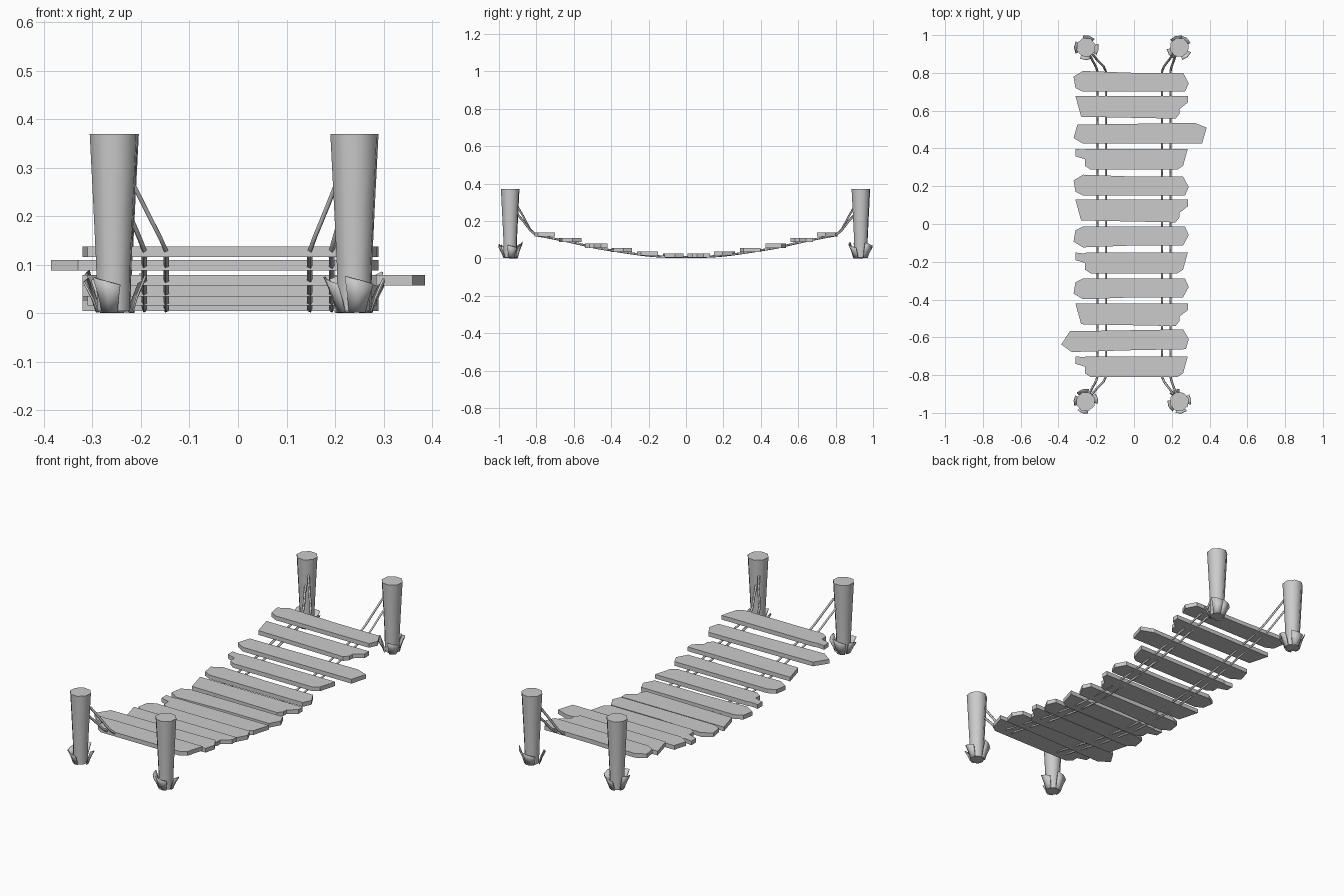
import bpy, bmesh, math, random
from mathutils import Vector

random.seed(4)
cube = bpy.data.objects.get("Cube")
if cube:
    bpy.data.objects.remove(cube)

grey = bpy.data.materials.new("weathered grey")
grey.use_nodes = True
grey.diffuse_color = (0.6, 0.6, 0.6, 1)
grey.node_tree.nodes["Principled BSDF"].inputs["Base Color"].default_value = (0.6, 0.6, 0.6, 1)


def add(name, bm, smooth=None):
    bmesh.ops.recalc_face_normals(bm, faces=bm.faces)
    me = bpy.data.meshes.new(name)
    bm.to_mesh(me)
    bm.free()
    me.materials.append(grey)
    ob = bpy.data.objects.new(name, me)
    bpy.context.collection.objects.link(ob)
    if smooth:
        bpy.ops.object.select_all(action='DESELECT')
        ob.select_set(True)
        bpy.context.view_layer.objects.active = ob
        bpy.ops.object.shade_smooth_by_angle(angle=math.radians(smooth))
    return ob


# Plank outlines around their own centre line
POINTED = [(-.27, .055), (-.32, .025), (-.31, -.035), (-.27, -.055),
           (.27, -.055), (.29, -.01), (.26, .045), (0, .045)]
NOTCHED = [(-.31, .06), (.285, .06), (.285, .025), (.24, -.01),
           (.24, -.035), (.22, -.06), (-.28, -.05)]
CHIPPED = [(-.31, .055), (-.27, .05), (-.25, .055), (.285, .055), (.26, -.035),
           (.23, -.055), (-.23, -.055), (-.26, -.035), (-.26, 0), (-.31, .015)]
LONG_LEFT = [(-.3, .045), (.32, .055), (.385, .03), (.36, -.055),
             (-.27, -.055), (-.32, -.025)]
LONG_RIGHT = [(-.34, .05), (.26, .06), (.29, .01), (.275, -.045),
              (0, -.05), (-.33, -.06), (-.385, -.02)]
FLIPPED = [(x, -y) for x, y in reversed(POINTED)]

ROW = [POINTED, NOTCHED, LONG_LEFT, CHIPPED, POINTED, NOTCHED,
       FLIPPED, CHIPPED, FLIPPED, NOTCHED, LONG_RIGHT, CHIPPED]
THICK = 0.022
STEP = 0.1373
HEIGHTS = [.005, .016, .035, .057, .088, .116]   # undersides, middle to end

planks = []
for i, outline in enumerate(ROW):
    y = (5.5 - i) * STEP
    z = HEIGHTS[int(abs(5.5 - i))]
    planks.append((y, z))
    bm = bmesh.new()
    face = bm.faces.new([bm.verts.new((px, y + py, z)) for px, py in outline])
    ext = bmesh.ops.extrude_face_region(bm, geom=[face])
    top = [g for g in ext["geom"] if isinstance(g, bmesh.types.BMVert)]
    bmesh.ops.translate(bm, verts=top, vec=(0, 0, THICK))
    add(f"plank_{i + 1}", bm)


# Tapered eight-sided posts
def post(name, x, y, turn):
    bm = bmesh.new()
    rings = []
    for r, z in [(.036, .005), (.038, .1), (.044, .22), (.052, .37)]:
        rings.append([bm.verts.new((x + r * math.cos(turn + k * math.tau / 8),
                                    y + r * math.sin(turn + k * math.tau / 8), z))
                      for k in range(8)])
    for a, b in zip(rings, rings[1:]):
        for k in range(8):
            bm.faces.new((a[k], a[(k + 1) % 8], b[(k + 1) % 8], b[k]))
    bm.faces.new(rings[0])
    bm.faces.new(rings[-1])
    add(name, bm, 50)


# Thin bark flaps flaring out from the foot of a post
def flaps(name, x, y, angles):
    bm = bmesh.new()
    for deg in angles:
        width = random.uniform(.42, .55)
        height = random.uniform(.06, .08)
        grid = []
        for r, t in [(.037, 0), (.047, .45), (.064, 1)]:
            row = []
            for s in (-1, 0, 1):
                a = math.radians(deg) + s * width
                row.append(bm.verts.new((x + r * math.cos(a), y + r * math.sin(a),
                                         .002 + t * height * (1 - .12 * s))))
            grid.append(row)
        for a, b in zip(grid, grid[1:]):
            for k in range(2):
                bm.faces.new((a[k], a[k + 1], b[k + 1], b[k]))
    ob = add(name, bm, 50)
    mod = ob.modifiers.new("thickness", 'SOLIDIFY')
    mod.thickness = .004


POSTS = [("front_right", -.256, -.94, (175, 255, 15, 105)),
         ("front_left", .24, -.94, (205, 280, 10, 115)),
         ("back_right", -.254, .935, (180, 75, 350, 270)),
         ("back_left", .24, .935, (110, 50, 310, 215))]
for label, x, y, angles in POSTS:
    post(label + "_post", x, y, .3)
    flaps(label + "_bark", x, y, angles)


# Ropes drooping from the posts and running beneath the planks
def rope(name, points):
    cu = bpy.data.curves.new(name, 'CURVE')
    cu.dimensions = '3D'
    cu.bevel_depth = .006
    cu.bevel_resolution = 0
    cu.use_fill_caps = True
    cu.resolution_u = 3
    sp = cu.splines.new('BEZIER')
    sp.bezier_points.add(len(points) - 1)
    for bp, p in zip(sp.bezier_points, points):
        bp.co = Vector(p)
        bp.handle_left_type = bp.handle_right_type = 'AUTO'
    cu.materials.append(grey)
    ob = bpy.data.objects.new(name, cu)
    bpy.context.collection.objects.link(ob)


for label, side, post_x in (("right", -1, -.255), ("left", 1, .24)):
    for part, inner, tie in (("inner", .148, .285), ("outer", .193, .24)):
        x = side * inner
        start = post_x - side * (.03 if part == "inner" else .015)

        def end(sign):
            return [(start, sign * .905, tie),
                    (start * .62 + x * .38, sign * .87, tie * .58 + .06),
                    (x, sign * .805, .128)]

        run = [(x, y, max(z, .008)) for y, z in planks]
        rope(f"{label}_{part}_rope", end(1) + run + end(-1)[::-1])
